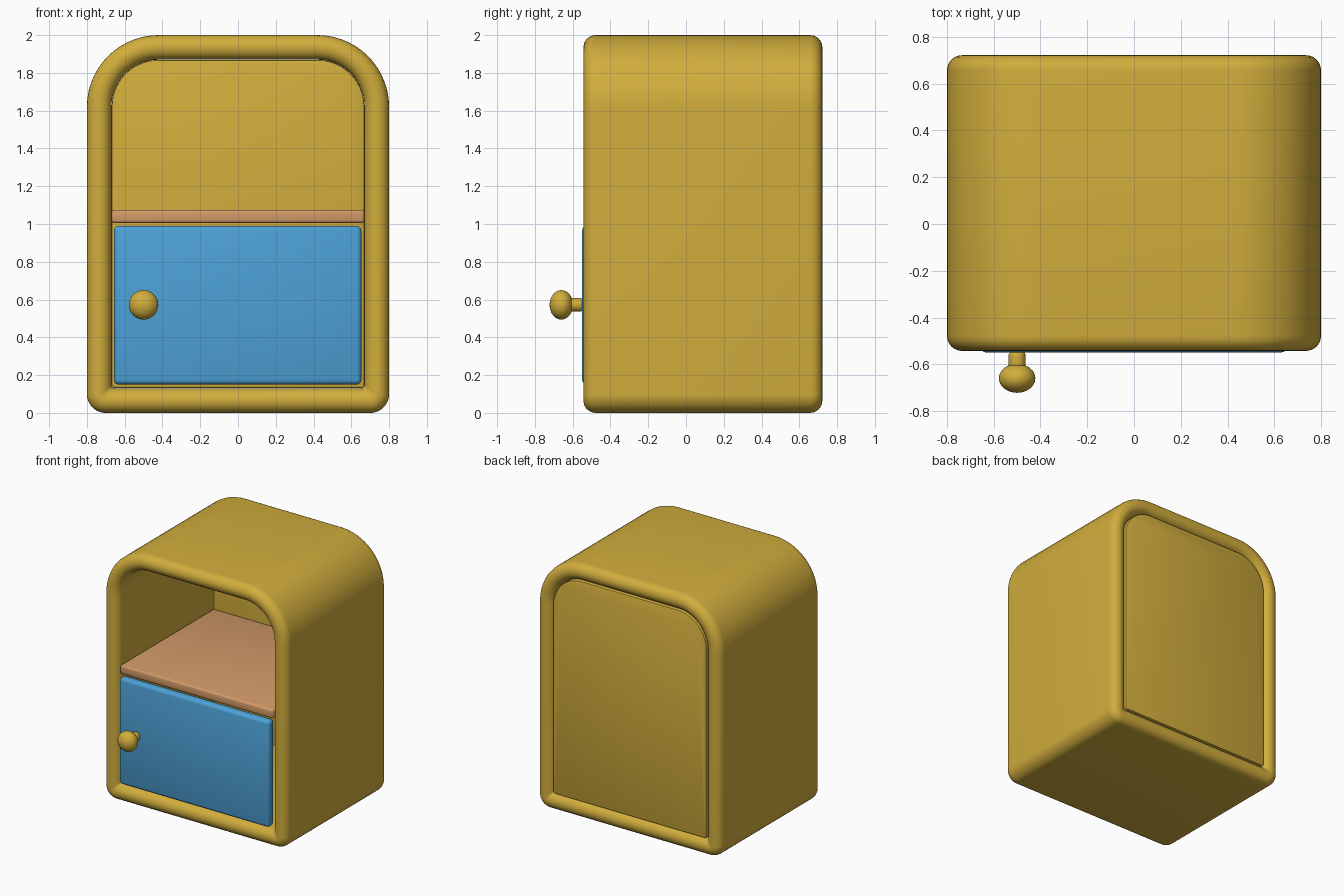
import bpy, bmesh, math
from mathutils import Matrix

if "Cube" in bpy.data.objects:
    bpy.data.objects.remove(bpy.data.objects["Cube"])


def material(name, rgb):
    m = bpy.data.materials.new(name)
    m.diffuse_color = (*rgb, 1)
    m.use_nodes = True
    m.node_tree.nodes["Principled BSDF"].inputs["Base Color"].default_value = m.diffuse_color
    return m


MUSTARD = material("mustard", (0.64, 0.42, 0.046))
BLUE = material("blue", (0.075, 0.36, 0.68))
WOOD = material("wood", (0.65, 0.325, 0.14))

FRONT, BACK, WALL = -0.543, 0.722, 0.13


def finish(name, bm, mat, bevel=0, segments=3):
    bmesh.ops.recalc_face_normals(bm, faces=bm.faces[:])
    me = bpy.data.meshes.new(name)
    bm.to_mesh(me)
    bm.free()
    ob = bpy.data.objects.new(name, me)
    bpy.context.collection.objects.link(ob)
    me.materials.append(mat)
    bpy.ops.object.select_all(action='DESELECT')
    ob.select_set(True)
    bpy.context.view_layer.objects.active = ob
    if bevel:
        mod = ob.modifiers.new("bevel", 'BEVEL')
        mod.width = bevel
        mod.segments = segments
        mod.limit_method = 'ANGLE'
        mod.angle_limit = math.radians(40)
        bpy.ops.object.modifier_apply(modifier="bevel")
    bpy.ops.object.shade_smooth_by_angle(angle=math.radians(35))
    return ob


def outline(inset, n=14):
    """Arched cabinet outline in x, z, moved inwards by inset."""
    x, z0, z1 = 0.8 - inset, inset, 2.0 - inset
    rt, rb = max(0.38 - inset, 0.02), max(0.1 - inset, 0.02)
    corners = [(x - rb, z0 + rb, rb, -90), (x - rt, z1 - rt, rt, 0),
               (-x + rt, z1 - rt, rt, 90), (-x + rb, z0 + rb, rb, 180)]
    pts = []
    for cx, cz, r, start in corners:
        for i in range(n + 1):
            a = math.radians(start + 90 * i / n)
            pts.append((cx + r * math.cos(a), cz + r * math.sin(a)))
    return pts


def box(name, x0, x1, y0, y1, z0, z1, mat, bevel):
    bm = bmesh.new()
    bmesh.ops.create_cube(bm, size=1)
    for v in bm.verts:
        v.co = (x1 if v.co.x > 0 else x0, y1 if v.co.y > 0 else y0,
                z1 if v.co.z > 0 else z0)
    return finish(name, bm, mat, bevel)


# Shell: tube with fully rounded front and back rims
r, steps = WALL / 2, 12
section = []
for cy, start in ((FRONT + r, 0), (BACK - r, 180)):
    for i in range(steps + 1):
        a = math.radians(start + 180 * i / steps)
        section.append((r + r * math.cos(a), cy - r * math.sin(a)))
bm = bmesh.new()
rings = [[bm.verts.new((x, y, z)) for x, z in outline(d)] for d, y in section]
for k, ring in enumerate(rings):
    nxt = rings[(k + 1) % len(rings)]
    for i in range(len(ring)):
        j = (i + 1) % len(ring)
        bm.faces.new((ring[i], ring[j], nxt[j], nxt[i]))
finish("cabinet_shell", bm, MUSTARD)

# Back panel set into the rear rim
bm = bmesh.new()
face = bm.faces.new([bm.verts.new((x, 0.65, z)) for x, z in outline(WALL + 0.001)])
out = bmesh.ops.extrude_face_region(bm, geom=[face], use_keep_orig=True)
for g in out["geom"]:
    if isinstance(g, bmesh.types.BMVert):
        g.co.y = 0.702
finish("back_panel", bm, MUSTARD, 0.008, 2)

# Shelf and door
box("shelf", -0.669, 0.669, -0.52, 0.651, 1.005, 1.075, WOOD, 0.015)
box("door", -0.657, 0.653, -0.55, -0.48, 0.15, 0.99, BLUE, 0.025)

# Knob: squashed ball on a short rounded stem
bm = bmesh.new()
bmesh.ops.create_uvsphere(bm, u_segments=32, v_segments=20, radius=1,
                          matrix=Matrix.Translation((-0.5, -0.66, 0.572))
                          @ Matrix.Diagonal((0.078, 0.062, 0.078, 1)))
finish("knob", bm, MUSTARD)
bm = bmesh.new()
bmesh.ops.create_cone(bm, cap_ends=True, segments=32, radius1=0.036, radius2=0.036,
                      depth=0.07, matrix=Matrix.Translation((-0.5, -0.583, 0.572))
                      @ Matrix.Rotation(math.pi / 2, 4, 'X'))
finish("knob_stem", bm, MUSTARD, 0.012)
